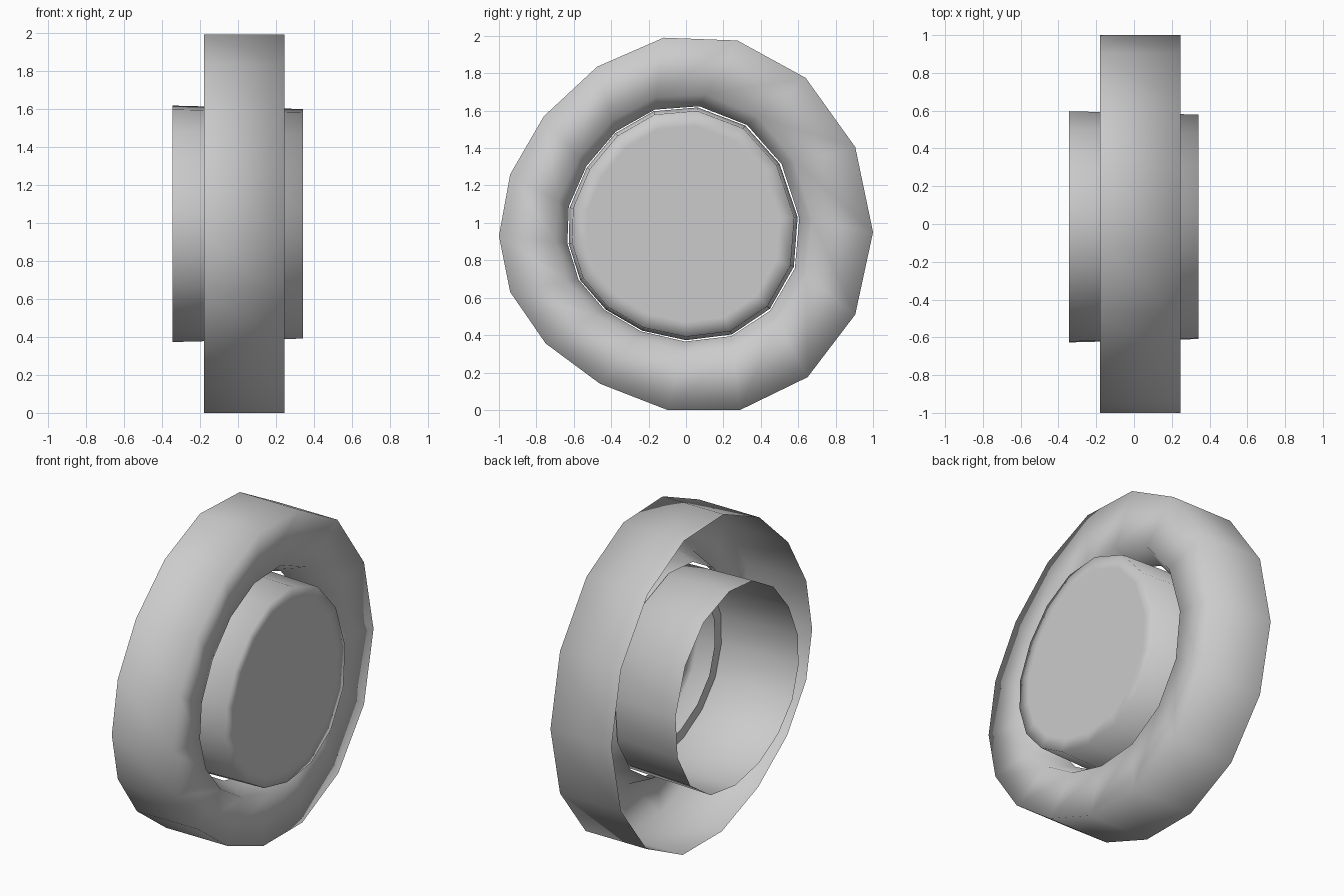
import bpy, bmesh

if "Cube" in bpy.data.objects:
    bpy.data.objects.remove(bpy.data.objects["Cube"])

# Slightly hand-shaped 16-sided outlines in (y, z), counter-clockwise from +y
OUTER = [(1.0, .95), (.905, 1.405), (.64, 1.775), (.275, 1.975), (-.12, 1.99), (-.475, 1.835),
         (-.76, 1.57), (-.94, 1.26), (-1.0, .93), (-.94, .63), (-.75, .355), (-.46, .14),
         (-.10, .0), (.29, .0), (.65, .175), (.905, .51)]
INNER = [(.585, 1.03), (.49, 1.31), (.31, 1.51), (.06, 1.605), (-.17, 1.585), (-.37, 1.47),
         (-.52, 1.29), (-.61, 1.08), (-.615, .89), (-.555, .70), (-.42, .545), (-.23, .435),
         (0, .385), (.24, .415), (.44, .55), (.565, .77)]
CY, CZ = -0.015, 0.995   # hub centre


def ring(x, t=0.0, scale=1.0):
    """Ring at x, blended from the inner outline (t=0) to the outer (t=1)."""
    pts = []
    for (iy, iz), (oy, oz) in zip(INNER, OUTER):
        y, z = iy + (oy - iy) * t, iz + (oz - iz) * t
        pts.append((x, CY + (y - CY) * scale, CZ + (z - CZ) * scale))
    return pts


def loft(name, rings, cap=False):
    """Skin a row of rings with quads, optionally closing the last one."""
    bm = bmesh.new()
    loops = [[bm.verts.new(p) for p in r] for r in rings]
    for a, b in zip(loops, loops[1:]):
        for i in range(len(a)):
            j = (i + 1) % len(a)
            bm.faces.new((a[i], a[j], b[j], b[i]))
    if cap:
        bm.faces.new(loops[-1])
    for f in bm.faces:
        f.smooth = True
    bm.normal_update()
    # faces must look outwards from the axis
    f = bm.faces[:][0]
    c = f.calc_center_median()
    if f.normal.y * (c.y - CY) + f.normal.z * (c.z - CZ) < 0:
        bmesh.ops.reverse_faces(bm, faces=bm.faces[:])
    me = bpy.data.meshes.new(name)
    bm.to_mesh(me)
    bm.free()
    ob = bpy.data.objects.new(name, me)
    bpy.context.collection.objects.link(ob)
    return ob


# Tyre: tread band, nearly flat side wall, then a lip plunging back around the hub
loft("tyre", [ring(-.18, 1), ring(.245, 1), ring(.225, .22), ring(.07, .05)])

# Hub: slightly tapered drum, open at the back, closed by a flat front cap
loft("hub", [ring(-.345, 0, 1.02), ring(.342, 0, .99), ring(.342, 0, .86)], cap=True)

# Flange inside the drum
loft("hub_flange", [ring(.18, 0, .99), ring(.181, 0, .88)])
